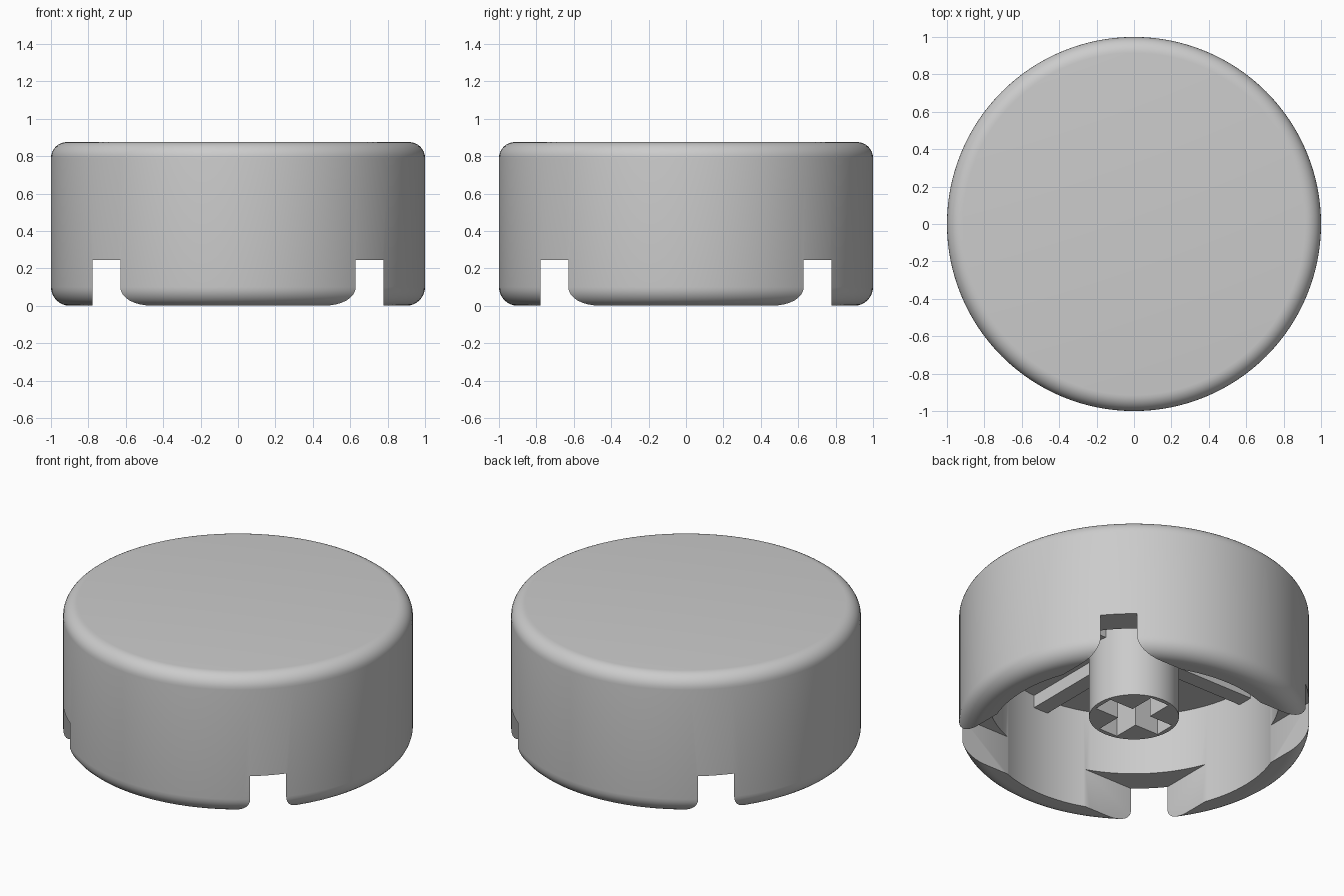
import bpy
import bmesh
from math import sin, cos, pi
from mathutils import Matrix, Vector

default = bpy.data.objects.get("Cube")
if default:
    bpy.data.objects.remove(default, do_unlink=True)

HEIGHT = 0.875
CEILING = 0.63      # underside of the top plate
CAVITY = 0.83       # inner radius
POST = 0.257

grey = bpy.data.materials.new("plain grey")
grey.use_nodes = True
colour = (0.6, 0.6, 0.6, 1)
grey.diffuse_color = colour
grey.node_tree.nodes["Principled BSDF"].inputs["Base Color"].default_value = colour


def add_object(name, bm):
    bmesh.ops.recalc_face_normals(bm, faces=bm.faces)
    mesh = bpy.data.meshes.new(name)
    bm.to_mesh(mesh)
    bm.free()
    mesh.materials.append(grey)
    obj = bpy.data.objects.new(name, mesh)
    bpy.context.collection.objects.link(obj)
    return obj


def box(name, size, bottom, top):
    bm = bmesh.new()
    scale = Matrix.Diagonal((size[0], size[1], top - bottom, 1))
    place = Matrix.Translation((0, 0, (bottom + top) / 2))
    bmesh.ops.create_cube(bm, size=1, matrix=place @ scale)
    return add_object(name, bm)


def lathe(name, profile, steps):
    bm = bmesh.new()
    verts = [bm.verts.new((r, 0, z)) for r, z in profile]
    edges = [bm.edges.new(pair) for pair in zip(verts, verts[1:])]
    bmesh.ops.spin(bm, geom=verts + edges, cent=(0, 0, 0), axis=(0, 0, 1),
                   angle=2 * pi, steps=steps)
    bmesh.ops.remove_doubles(bm, verts=bm.verts, dist=1e-5)
    return add_object(name, bm)


def select_only(obj):
    bpy.ops.object.select_all(action='DESELECT')
    obj.select_set(True)
    bpy.context.view_layer.objects.active = obj


def cut(obj, cutter):
    cutter.hide_render = True
    mod = obj.modifiers.new("cut", 'BOOLEAN')
    mod.operation = 'DIFFERENCE'
    mod.solver = 'EXACT'
    mod.object = cutter
    select_only(obj)
    bpy.ops.object.modifier_apply(modifier=mod.name)
    bpy.data.objects.remove(cutter, do_unlink=True)


def smooth(obj):
    select_only(obj)
    bpy.ops.object.shade_smooth_by_angle(angle=pi / 6)


def fillet(centre, radius, start):
    # quarter circle, running anticlockwise from the start angle
    angles = [start + pi / 2 * i / 8 for i in range(9)]
    return [(centre[0] + radius * cos(a), centre[1] + radius * sin(a)) for a in angles]


# Hollow cap with rounded outer edges
LOW, HIGH = 0.1, 0.085
outline = [(0, CEILING), (CAVITY, CEILING), (CAVITY, 0)]
outline += fillet((1 - LOW, LOW), LOW, -pi / 2)
outline += fillet((1 - HIGH, HEIGHT - HIGH), HIGH, 0)
outline += [(0, HEIGHT)]
cap = lathe("cap_shell", outline, 128)

# Square recess whose corners break through the wall as four slots
cut(cap, box("recess_cutter", (1.554, 1.554), -0.2, 0.245))
smooth(cap)

# Central post with a cross-shaped socket
post = lathe("centre_post", [(0, 0.14), (POST, 0.14), (POST, CEILING + 0.02),
                             (0, CEILING + 0.02)], 64)
for size in ((0.46, 0.13), (0.13, 0.46)):
    cut(post, box("socket_cutter", size, 0.05, 0.5))
smooth(post)

# Stiffening ribs under the top plate, from the post to the wall
for i, side in enumerate(("left", "back", "right", "front")):
    rib = box(side + "_rib", (CAVITY - POST + 0.04, 0.1), 0.55, CEILING + 0.02)
    middle = Vector(((CAVITY + POST) / 2, 0, 0))
    rib.data.transform(Matrix.Rotation(i * pi / 2, 4, 'Z') @ Matrix.Translation(middle))
